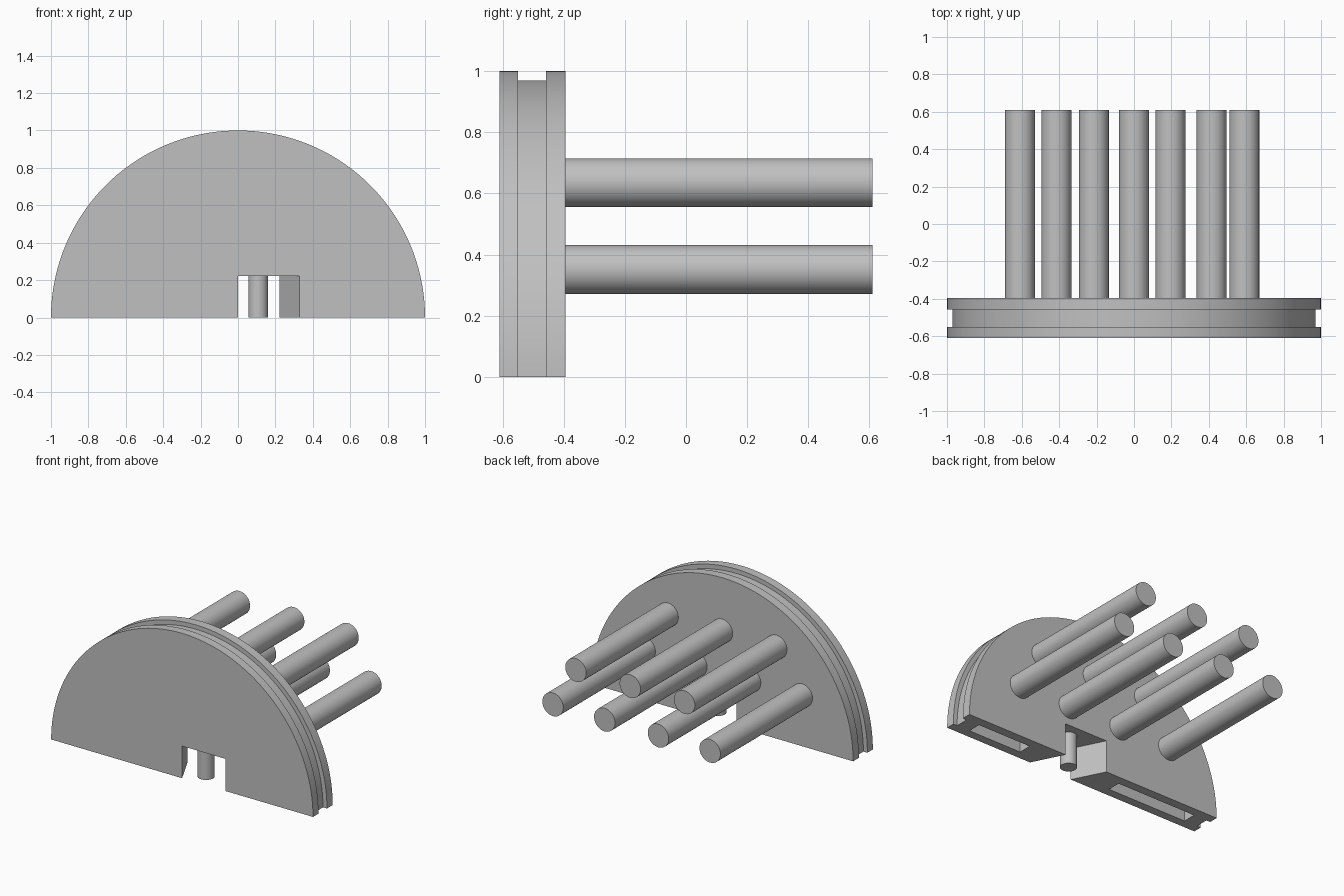
import bpy, bmesh, math
from mathutils import Vector

cube = bpy.data.objects.get("Cube")
if cube:
    bpy.data.objects.remove(cube, do_unlink=True)

grey = bpy.data.materials.new("plain grey")
grey.use_nodes = True
colour = (0.53, 0.53, 0.53, 1)
grey.diffuse_color = colour
grey.node_tree.nodes["Principled BSDF"].inputs["Base Color"].default_value = colour

FRONT, BACK, END = -0.61, -0.395, 0.61
MID = (FRONT + BACK) / 2


def add_object(name, bm):
    bmesh.ops.recalc_face_normals(bm, faces=bm.faces[:])
    mesh = bpy.data.meshes.new(name)
    bm.to_mesh(mesh)
    bm.free()
    mesh.materials.append(grey)
    obj = bpy.data.objects.new(name, mesh)
    bpy.context.collection.objects.link(obj)
    return obj


def smooth(obj):
    bpy.ops.object.select_all(action="DESELECT")
    obj.select_set(True)
    bpy.context.view_layer.objects.active = obj
    bpy.ops.object.shade_smooth_by_angle(angle=math.radians(30))


def prism(name, base, offset):
    """Polygon swept along a straight offset."""
    bm = bmesh.new()
    face = bm.faces.new([bm.verts.new(p) for p in base])
    swept = bmesh.ops.extrude_face_region(bm, geom=[face], use_keep_orig=True)
    verts = [v for v in swept["geom"] if isinstance(v, bmesh.types.BMVert)]
    bmesh.ops.translate(bm, verts=verts, vec=offset)
    return add_object(name, bm)


def rod(name, start, direction, length, radius):
    bpy.ops.mesh.primitive_cylinder_add(vertices=48, radius=radius, depth=length)
    obj = bpy.context.object
    obj.name = name
    obj.data.materials.append(grey)
    axis = Vector(direction)
    obj.rotation_euler = axis.to_track_quat("Z", "Y").to_euler()
    obj.location = Vector(start) + axis * length / 2
    smooth(obj)
    return obj


def cut(target, cutter):
    mod = target.modifiers.new(cutter.name, "BOOLEAN")
    mod.operation = "DIFFERENCE"
    mod.solver = "EXACT"
    mod.object = cutter
    bpy.context.view_layer.objects.active = target
    bpy.ops.object.modifier_apply(modifier=mod.name)
    bpy.data.objects.remove(cutter, do_unlink=True)


# Half disc with a groove around the rim
profile = [(0, FRONT), (1, FRONT), (1, -0.55), (0.97, -0.55),
           (0.97, -0.458), (1, -0.458), (1, BACK), (0, BACK)]
bm = bmesh.new()
section = bm.faces.new([bm.verts.new((r, y, 0)) for r, y in profile])
bmesh.ops.spin(bm, geom=[section] + section.edges[:] + section.verts[:],
               cent=(0, 0, 0), axis=(0, -1, 0), angle=math.pi, steps=72)
bmesh.ops.remove_doubles(bm, verts=bm.verts[:], dist=1e-5)
disc = add_object("grooved_half_disc", bm)

# Slanted notch through the lower edge
skew = 0.108
margin = 0.1
slope = skew / (BACK - FRONT)
shift = slope * margin
corners = [(0, -0.1), (0.33, -0.1), (0.33, 0.222), (0, 0.222)]
cut(disc, prism("notch", [(x + shift, FRONT - margin, z) for x, z in corners],
                (-skew - 2 * shift, BACK - FRONT + 2 * margin, 0)))

# Pockets in the underside
for x0, x1 in ((-0.87, -0.26), (0.46, 0.87)):
    base = [(x0, -0.55, -0.1), (x1, -0.55, -0.1), (x1, -0.458, -0.1), (x0, -0.458, -0.1)]
    cut(disc, prism("pocket", base, (0, 0, 0.3)))
smooth(disc)

# Pin standing in the notch
rod("notch_pin", (0.108, MID, 0), (0, 0, 1), 0.23, 0.053)

# Two staggered rows of long rods on the back
rows = {"lower": (0.351, (-0.61, -0.215, 0.195, 0.59)),
        "upper": (0.635, (-0.415, 0, 0.415))}
for row, (z, xs) in rows.items():
    for i, x in enumerate(xs):
        rod(f"{row}_rod_{i + 1}", (x, BACK - 0.01, z), (0, 1, 0), END - BACK + 0.01, 0.08)
